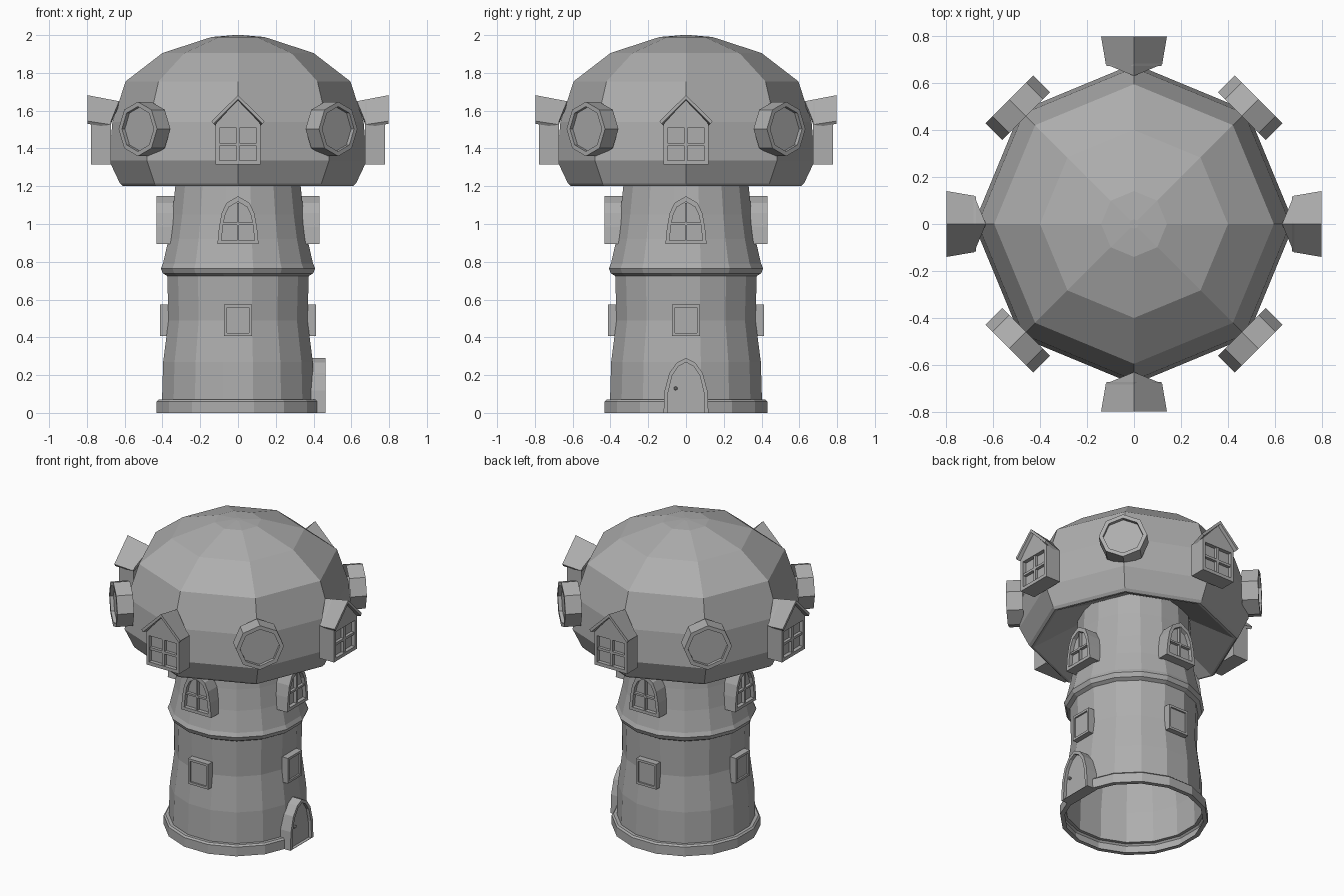
import bpy, bmesh
from math import pi, cos, sin
from mathutils import Matrix

if "Cube" in bpy.data.objects:
    bpy.data.objects.remove(bpy.data.objects["Cube"])

# Mid-grey stone used on every part
stone = bpy.data.materials.new("stone_grey")
stone.diffuse_color = (0.42, 0.42, 0.42, 1)
stone.use_nodes = True
stone.node_tree.nodes["Principled BSDF"].inputs["Base Color"].default_value = stone.diffuse_color


def finish(name, bm, angle=0.0):
    bmesh.ops.recalc_face_normals(bm, faces=bm.faces)
    bm.transform(Matrix.Rotation(angle, 4, 'Z'))
    me = bpy.data.meshes.new(name)
    bm.to_mesh(me)
    bm.free()
    me.materials.append(stone)
    ob = bpy.data.objects.new(name, me)
    bpy.context.collection.objects.link(ob)
    return ob


def loft(bm, loops, cap_first=False, cap_last=True):
    """Skin closed loops of equal point count."""
    rings = [[bm.verts.new(p) for p in lp] for lp in loops]
    n = len(rings[0])
    for a, b in zip(rings, rings[1:]):
        for i in range(n):
            j = (i + 1) % n
            bm.faces.new((a[i], a[j], b[j], b[i]))
    if cap_first:
        bm.faces.new(rings[0][::-1])
    if cap_last:
        bm.faces.new(rings[-1])


def revolve(name, profile, sides, offset=0.0, cap_last=False):
    bm = bmesh.new()
    loops = [[(r * cos(offset + 2 * pi * i / sides), r * sin(offset + 2 * pi * i / sides), z)
              for i in range(sides)] for r, z in profile]
    loft(bm, loops, cap_last=cap_last)
    return finish(name, bm)


def at(depth, outline):
    return [(depth, u, z) for u, z in outline]


def framed(name, outer, inner, back, front, recess, angle, bars=()):
    """Framed opening facing outward at an angle, with a recessed pane and bars (u0, u1, z0, z1)."""
    bm = bmesh.new()
    pane = front - recess
    loft(bm, [at(back, outer), at(front, outer), at(front, inner), at(pane, inner)])
    for u0, u1, z0, z1 in bars:
        sq = [(u0, z0), (u1, z0), (u1, z1), (u0, z1)]
        loft(bm, [at(pane, sq), at(front - 0.006, sq)])
    return finish(name, bm, angle)


def arch(w, z0, z1, shape):
    right = [(w * a, z0 + (z1 - z0) * t) for a, t in shape]
    return right + [(0, z1)] + [(-u, z) for u, z in reversed(right)]


def rect(w, z0, z1):
    return [(-w, z0), (w, z0), (w, z1), (-w, z1)]


# Tower: open 16-sided tube with base trim and a mid ledge
revolve("tower", [(0.412, 0), (0.44, 0), (0.44, 0.06), (0.43, 0.07), (0.41, 0.07),
                  (0.404, 0.27), (0.375, 0.49), (0.382, 0.725), (0.405, 0.738), (0.417, 0.765),
                  (0.405, 0.79), (0.375, 0.92), (0.355, 1.05), (0.337, 1.21), (0.335, 1.35)],
        16, pi / 16)

# Mushroom cap: octagonal dome with hollowed underside
revolve("cap", [(0.335, 1.34), (0.595, 1.2), (0.61, 1.2), (0.625, 1.215), (0.682, 1.335),
                (0.665, 1.54), (0.595, 1.755), (0.4, 1.905), (0.14, 1.99), (0.02, 2.0)],
        8, 0, cap_last=True)

LANCET = [(1, 0), (0.92, 0.36), (0.79, 0.65), (0.56, 0.86)]
DOOR = [(1, 0), (0.95, 0.41), (0.74, 0.73), (0.40, 0.92)]

for k in range(4):
    a = k * pi / 2
    # Square panels on the lower storey
    framed(f"square_window_{k}", rect(0.073, 0.408, 0.573), rect(0.058, 0.423, 0.558),
           0.345, 0.412, 0.01, a)
    # Pointed windows under the cap
    framed(f"arched_window_{k}", arch(0.109, 0.893, 1.147, LANCET),
           arch(0.087, 0.913, 1.118, LANCET), 0.335, 0.432, 0.025, a,
           [(-0.006, 0.006, 0.913, 1.112), (-0.076, 0.076, 0.996, 1.008)])
    # Gabled dormers standing just off the cap
    wall = [(-0.118, 1.315), (0.118, 1.315), (0.118, 1.53), (0, 1.66), (-0.118, 1.53)]
    glass = [(-0.098, 1.337), (0.098, 1.337), (0.098, 1.508), (0, 1.508), (-0.098, 1.508)]
    framed(f"dormer_{k}", wall, glass, 0.672, 0.777, 0.025, a,
           [(-0.009, 0.009, 1.337, 1.508), (-0.098, 0.098, 1.414, 1.43)])
    bm = bmesh.new()
    loft(bm, [[(d0, -w, e), (d1, 0, r), (d0, w, e), (d0, w - 0.01, e - 0.015),
               (d1, 0, r - 0.022), (d0, -w + 0.01, e - 0.015)]
              for d0, d1, w, r, e in ((0.68, 0.63, 0.12, 1.65, 1.527),
                                      (0.797, 0.797, 0.14, 1.682, 1.545))], cap_first=True)
    finish(f"dormer_roof_{k}", bm, a)
    # Octagonal porthole windows on the diagonals
    ring = [[(r * cos(i * pi / 4), 1.503 + r * sin(i * pi / 4)) for i in range(8)]
            for r in (0.144, 0.119)]
    framed(f"round_window_{k}", ring[0], ring[1], 0.65, 0.75, 0.022, a + pi / 4)

# Door on the right side with a small knob
framed("door", arch(0.119, 0, 0.29, DOOR), arch(0.099, 0.002, 0.268, DOOR), 0.385, 0.462, 0.02, 0)
bm = bmesh.new()
bmesh.ops.create_icosphere(bm, subdivisions=1, radius=0.011,
                           matrix=Matrix.Translation((0.45, -0.055, 0.13)))
finish("door_knob", bm)
